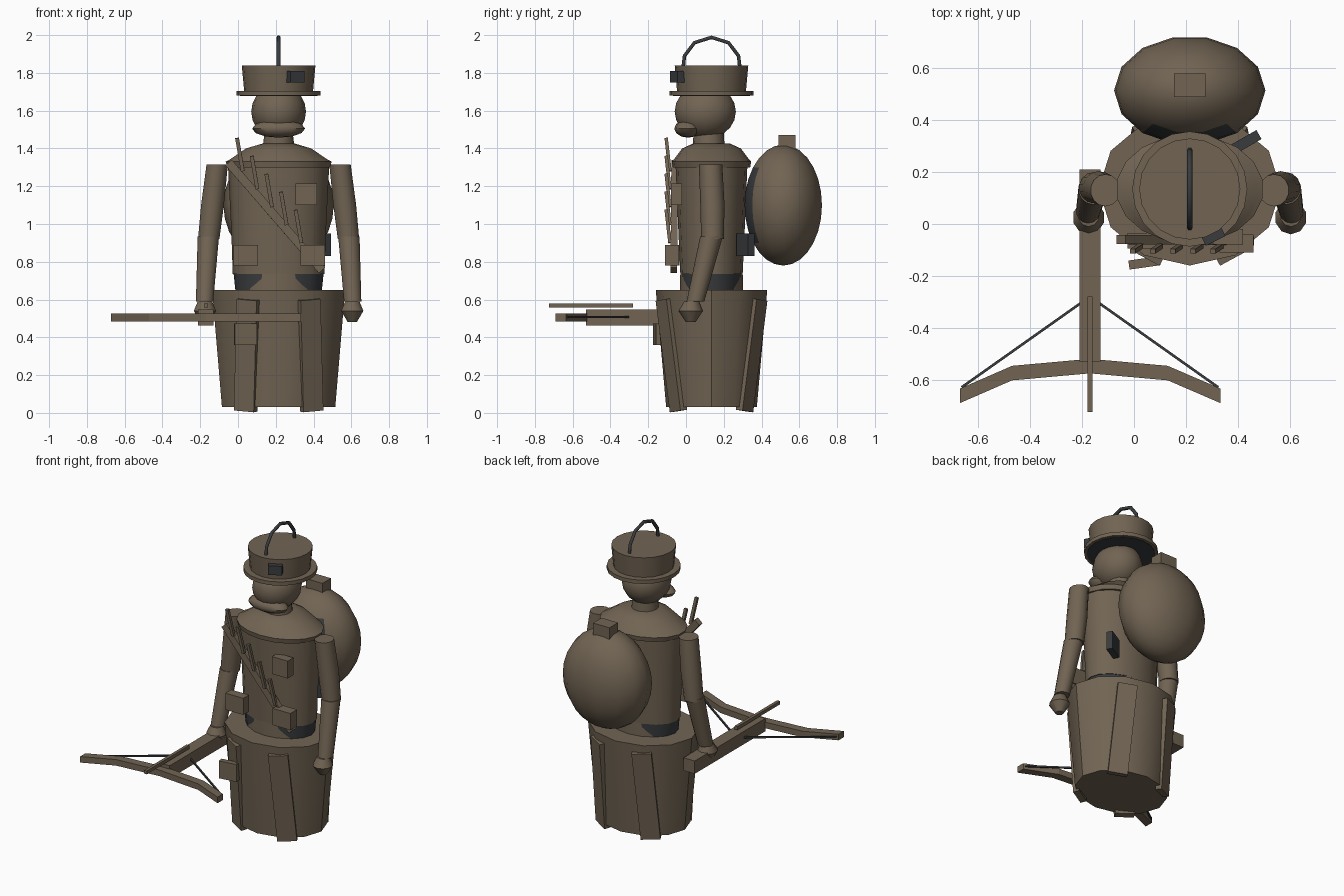
import bpy, bmesh, math
from mathutils import Vector, Matrix

old = bpy.data.objects.get("Cube")
if old:
    bpy.data.objects.remove(old)

CX, CY = 0.215, 0.135   # axis of the figure


def material(name, rgb):
    m = bpy.data.materials.new(name)
    m.use_nodes = True
    m.diffuse_color = (*rgb, 1)
    m.node_tree.nodes["Principled BSDF"].inputs["Base Color"].default_value = (*rgb, 1)
    return m


BROWN = material("worn brown", (0.165, 0.127, 0.086))
DARK = material("dark iron", (0.04, 0.043, 0.046))


def finish(name, bm, mats=(BROWN,), angle=0):
    bmesh.ops.recalc_face_normals(bm, faces=bm.faces)
    me = bpy.data.meshes.new(name)
    bm.to_mesh(me)
    bm.free()
    for m in mats:
        me.materials.append(m)
    ob = bpy.data.objects.new(name, me)
    bpy.context.collection.objects.link(ob)
    if angle:
        bpy.ops.object.select_all(action='DESELECT')
        ob.select_set(True)
        bpy.context.view_layer.objects.active = ob
        bpy.ops.object.shade_smooth_by_angle(angle=math.radians(angle))
    return ob


def loft(name, rings, sides=16, mat=BROWN, angle=35):
    """Capped stack of ellipses given as (centre, rx, ry)."""
    bm = bmesh.new()
    loops = []
    for c, rx, ry in rings:
        turn = [2 * math.pi * i / sides - math.pi / 2 for i in range(sides)]
        loops.append([bm.verts.new((c[0] + rx * math.cos(a), c[1] + ry * math.sin(a), c[2])) for a in turn])
    for lo, hi in zip(loops, loops[1:]):
        for i in range(sides):
            j = (i + 1) % sides
            bm.faces.new((lo[i], lo[j], hi[j], hi[i]))
    bm.faces.new(loops[0][::-1])
    bm.faces.new(loops[-1])
    return finish(name, bm, (mat,), angle)


def upright(name, profile, cy=CY, **kw):
    """Loft about the figure's axis from (z, rx, ry)."""
    return loft(name, [((CX, cy, z), rx, ry) for z, rx, ry in profile], **kw)


def ball(name, centre, radii, segs=16, rings=10, mats=(BROWN,), rule=None):
    bm = bmesh.new()
    bmesh.ops.create_uvsphere(bm, u_segments=segs, v_segments=rings, radius=1)
    bm.transform(Matrix.Translation(centre) @ Matrix.Diagonal((*radii, 1))
                 @ Matrix.Rotation(math.pi / 2, 4, 'Z'))
    if rule:
        for f in bm.faces:
            f.material_index = int(rule(f.calc_center_median()))
    return finish(name, bm, mats, 50)


def box(name, centre, size, turn=0, mat=BROWN):
    bm = bmesh.new()
    bmesh.ops.create_cube(bm, size=1)
    bm.transform(Matrix.Translation(centre) @ Matrix.Rotation(math.radians(turn), 4, 'Z')
                 @ Matrix.Diagonal((*size, 1)))
    return finish(name, bm, (mat,))


def bar(name, p, q, width, depth, side=(1, 0, 0), mat=BROWN):
    """Box running from p to q, its width lying along side."""
    p, q = Vector(p), Vector(q)
    z = (q - p).normalized()
    x = Vector(side)
    x = (x - z * x.dot(z)).normalized()
    rot = Matrix((x, z.cross(x), z)).transposed().to_4x4()
    bm = bmesh.new()
    bmesh.ops.create_cube(bm, size=1)
    bm.transform(Matrix.Translation((p + q) / 2) @ rot
                 @ Matrix.Diagonal((width, depth, (q - p).length, 1)))
    return finish(name, bm, (mat,))


# Coat skirt with four flaps
upright("coat_skirt", [(0.03, 0.30, 0.24), (0.65, 0.352, 0.295)], sides=12)
for sx, sy, label in ((1, -1, "front_left"), (-1, -1, "front_right"),
                      (1, 1, "back_left"), (-1, 1, "back_right")):
    bar("coat_flap_" + label, (CX + sx * 0.16, CY + sy * 0.25, 0.60),
        (CX + sx * 0.175, CY + sy * 0.175, 0.01), 0.12, 0.04, (1, -sx * sy * 0.55, 0))

# Waist, belt, torso, cape and neck
upright("waist", [(0.62, 0.215, 0.168), (0.75, 0.215, 0.165)])
upright("belt", [(0.64, 0.228, 0.16), (0.735, 0.238, 0.162)], mat=DARK)
upright("torso", [(0.735, 0.243, 0.165), (0.95, 0.25, 0.175), (1.31, 0.268, 0.19)])
upright("shoulder_cape", [(1.30, 0.275, 0.205), (1.33, 0.285, 0.21), (1.34, 0.265, 0.20),
                          (1.40, 0.175, 0.155), (1.425, 0.09, 0.10)], sides=18, angle=40)
upright("neck", [(1.40, 0.085, 0.085), (1.48, 0.075, 0.08)], cy=0.12)

# Head and jaw wrap
ball("head", (CX, 0.102, 1.595), (0.145, 0.162, 0.145))
ball("jaw_wrap", (CX, 0.01, 1.505), (0.14, 0.072, 0.048), 12, 6)

# Kettle helmet
upright("helmet_brim", [(1.68, 0.222, 0.222), (1.705, 0.222, 0.222)], sides=20)
upright("helmet_crown", [(1.70, 0.182, 0.182), (1.84, 0.195, 0.195)], sides=20)
upright("helmet_lining", [(1.677, 0.205, 0.205), (1.682, 0.205, 0.205)], sides=20, mat=DARK)
box("helmet_badge", (0.305, -0.045, 1.78), (0.085, 0.045, 0.06), 27, DARK)
curve = bpy.data.curves.new("helmet_handle", 'CURVE')
curve.dimensions = '3D'
curve.bevel_depth = 0.011
curve.bevel_resolution = 1
curve.use_fill_caps = True
curve.materials.append(DARK)
path = [(-0.15, 1.83), (-0.143, 1.89), (-0.09, 1.96), (0, 1.988)]
path += [(-y, z) for y, z in path[-2::-1]]
spline = curve.splines.new('POLY')
spline.points.add(len(path) - 1)
for pt, (y, z) in zip(spline.points, path):
    pt.co = (CX, CY + y, z, 1)
bpy.context.collection.objects.link(bpy.data.objects.new("helmet_handle", curve))

# Arms and hands
for s, label in ((1, "left"), (-1, "right")):
    loft("upper_arm_" + label, [((CX + s * 0.37, 0.14, 0.92), 0.058, 0.06),
                                ((CX + s * 0.35, 0.14, 1.10), 0.062, 0.064),
                                ((CX + s * 0.325, 0.13, 1.315), 0.058, 0.062)], 14)
    loft("forearm_" + label, [((CX + s * 0.392, 0.05, 0.59), 0.047, 0.047),
                              ((CX + s * 0.372, 0.135, 0.935), 0.058, 0.06)], 14)
    loft("hand_" + label, [((CX + s * 0.39, 0.025, 0.48), 0.025, 0.025),
                           ((CX + s * 0.39, 0.025, 0.54), 0.062, 0.065),
                           ((CX + s * 0.39, 0.03, 0.59), 0.04, 0.04)], 10)

# Round back pack with dark inner face
ball("back_pack", (CX, 0.515, 1.10), (0.292, 0.21, 0.32), 14, 14, (BROWN, DARK),
     lambda c: c.y < 0.37)
box("pack_buckle", (CX, 0.535, 1.425), (0.12, 0.09, 0.095))
box("hip_case", (0.43, 0.315, 0.89), (0.12, 0.04, 0.12), 30, DARK)

# Pouches
box("belt_pouch_right", (0.04, -0.065, 0.835), (0.13, 0.06, 0.11))
box("belt_pouch_left", (0.395, -0.075, 0.835), (0.13, 0.07, 0.11))
box("chest_pouch", (0.362, -0.05, 1.157), (0.115, 0.06, 0.115))
box("skirt_pouch", (0.04, -0.15, 0.417), (0.12, 0.035, 0.115), 8)

# Bandolier with short bolts
bar("bandolier", (-0.05, -0.06, 1.325), (0.445, -0.065, 0.755), 0.045, 0.035)
for i in range(5):
    x, z = -0.005 + 0.0775 * i, 1.455 - 0.095 * i
    bar(f"bandolier_bolt_{i + 1}", (x, -0.105, z), (x + 0.03, -0.085, z - 0.175), 0.02, 0.018)

# Crossbow
AX = -0.17
box("crossbow_stock", (AX, -0.16, 0.505), (0.082, 0.74, 0.085))
bar("crossbow_bolt", (AX, -0.28, 0.568), (AX, -0.725, 0.568), 0.02, 0.022)
bm = bmesh.new()
half = 0.028
spine = [(-0.502, -0.663), (-0.30, -0.575), (0, -0.548), (0.30, -0.575), (0.504, -0.663)]
cols = [[bm.verts.new((AX + x, y + d, z)) for d, z in
         ((-half, 0.485), (half, 0.485), (half, 0.525), (-half, 0.525))] for x, y in spine]
for a, b in zip(cols, cols[1:]):
    for i in range(4):
        j = (i + 1) % 4
        bm.faces.new((a[i], a[j], b[j], b[i]))
bm.faces.new(cols[0])
bm.faces.new(cols[-1])
finish("crossbow_limbs", bm)
for s, label in ((1, "left"), (-1, "right")):
    bar("crossbow_string_" + label, (AX + s * 0.495, -0.63, 0.507),
        (AX, -0.28, 0.507), 0.01, 0.01, (0, 0, 1), DARK)
